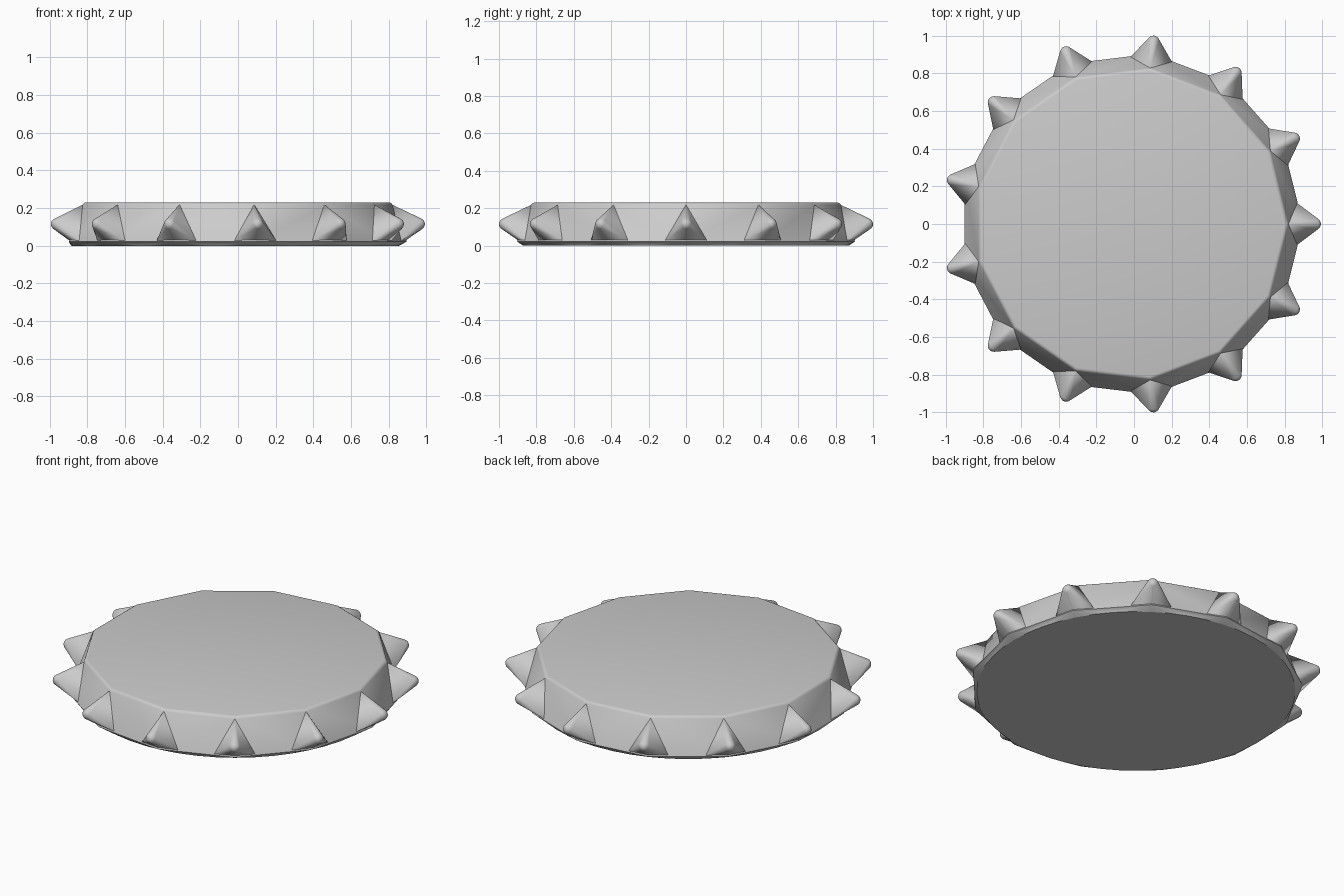
import bpy, bmesh
from math import pi, cos, sin
from mathutils import Matrix, Vector

cube = bpy.data.objects.get("Cube")
if cube:
    bpy.data.objects.remove(cube, do_unlink=True)

SIDES = 13
CENTRE = Vector((-0.0145, 0, 0))

grey = bpy.data.materials.new("plain grey")
grey.use_nodes = True
colour = (0.6, 0.6, 0.6, 1)
grey.diffuse_color = colour
grey.node_tree.nodes["Principled BSDF"].inputs["Base Color"].default_value = colour


def ring(radius, z, count):
    return [(radius * cos(2 * pi * i / count), radius * sin(2 * pi * i / count), z)
            for i in range(count)]


def hull(points):
    bm = bmesh.new()
    for p in points:
        bm.verts.new(p)
    bmesh.ops.convex_hull(bm, input=bm.verts)
    bmesh.ops.dissolve_limit(bm, angle_limit=0.01, verts=bm.verts, edges=bm.edges)
    bmesh.ops.recalc_face_normals(bm, faces=bm.faces)
    return bm


def finish(bm, name):
    mesh = bpy.data.meshes.new(name)
    bm.to_mesh(mesh)
    bm.free()
    mesh.materials.append(grey)
    obj = bpy.data.objects.new(name, mesh)
    bpy.context.collection.objects.link(obj)
    bpy.ops.object.select_all(action="DESELECT")
    obj.select_set(True)
    bpy.context.view_layer.objects.active = obj
    bpy.ops.object.shade_smooth_by_angle(angle=0.42)
    return obj


# Tapered thirteen-sided disc with a round underside and softened top rim
TOP = 0.23
bm = hull(ring(0.87, 0, SIDES * 4) + ring(0.911, 0.022, SIDES) + ring(0.83, TOP, SIDES))
rim = [e for e in bm.edges if all(v.co.z > TOP - 0.001 for v in e.verts)]
bmesh.ops.bevel(bm, geom=rim, offset=0.014, segments=3, profile=0.5, affect="EDGES")
body = finish(bm, "disc_body")
body.location = CENTRE

# Three-sided spike with a rounded tip, rooted inside the disc
ball = bmesh.new()
bmesh.ops.create_icosphere(ball, subdivisions=3, radius=0.032,
                           matrix=Matrix.Translation((0.975, 0, 0.115)))
tip = [tuple(v.co) for v in ball.verts]
ball.free()
root = [(0.825, 0, 0.222), (0.75, 0, 0.2), (0.75, 0, 0.015), (0.875, 0, 0.008)]
root += [(x, s * y, 0.025) for s in (-1, 1) for x, y in ((0.875, 0.115), (0.75, 0.1))]
spike = finish(hull(root + tip), "spike_01")

# Repeat the spike at every corner
for i in range(SIDES):
    obj = spike
    if i:
        obj = bpy.data.objects.new(f"spike_{i + 1:02d}", spike.data)
        bpy.context.collection.objects.link(obj)
    obj.location = CENTRE
    obj.rotation_euler.z = 2 * pi * i / SIDES
